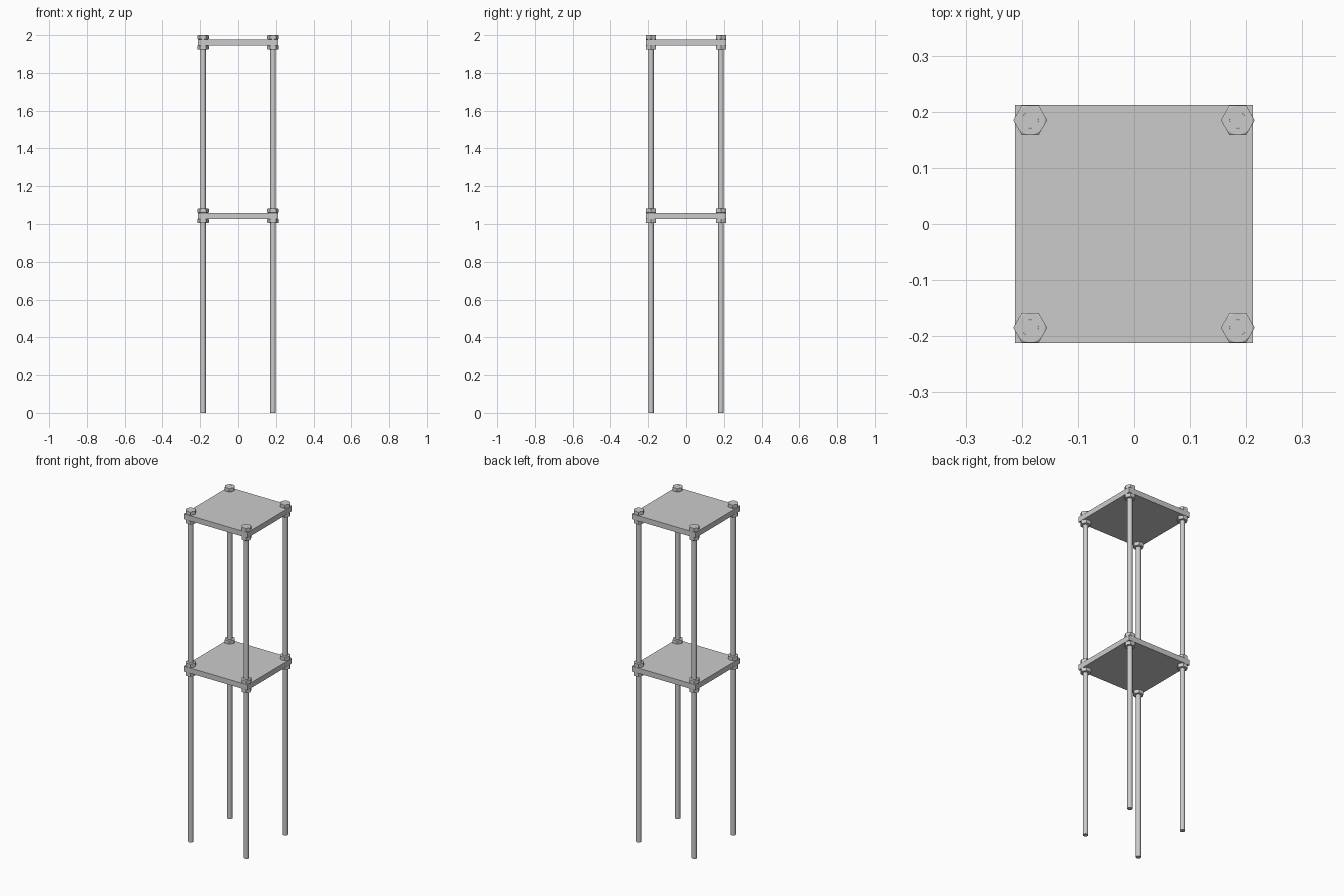
import bpy, bmesh, math

if "Cube" in bpy.data.objects:
    bpy.data.objects.remove(bpy.data.objects["Cube"])

steel = bpy.data.materials.new("light_grey_steel")
steel.diffuse_color = (0.6, 0.6, 0.6, 1)
steel.use_nodes = True
steel.node_tree.nodes["Principled BSDF"].inputs["Base Color"].default_value = steel.diffuse_color

POS = 0.185            # rod offset from the centre
ROD_R = 0.0145
APOTHEM = 0.0262       # half the nut width across flats
NUT_H = 0.0225
PLATE_T = 0.032
HALF = 0.212           # half the shelf width
LEVELS = {"lower": 1.0435, "upper": 1.9615}


def finish(bm, name, loc, angle=None):
    bmesh.ops.recalc_face_normals(bm, faces=bm.faces)
    mesh = bpy.data.meshes.new(name)
    bm.to_mesh(mesh)
    bm.free()
    mesh.materials.append(steel)
    ob = bpy.data.objects.new(name, mesh)
    ob.location = loc
    bpy.context.collection.objects.link(ob)
    if angle:
        bpy.ops.object.select_all(action='DESELECT')
        ob.select_set(True)
        bpy.context.view_layer.objects.active = ob
        bpy.ops.object.shade_smooth_by_angle(angle=math.radians(angle))
    return ob


def shelf(name, z):
    bm = bmesh.new()
    bmesh.ops.create_cube(bm, size=1)
    bmesh.ops.scale(bm, vec=(2 * HALF, 2 * HALF, PLATE_T), verts=bm.verts)
    finish(bm, name, (0, 0, z))


def rod(name, x, y):
    bm = bmesh.new()
    bmesh.ops.create_cone(bm, cap_ends=True, segments=32, radius1=ROD_R,
                          radius2=ROD_R, depth=2)
    finish(bm, name, (x, y, 1), 40)


def nut(name, x, y, z):
    # hexagonal ring whose corners are cut by a 30 degree cone, corners along x
    bm = bmesh.new()
    n, rc, h = 48, APOTHEM * 0.98, NUT_H / 2
    columns = []
    for i in range(n):
        a = 2 * math.pi * i / n
        r = APOTHEM / math.cos(a % (math.pi / 3) - math.pi / 6)
        zc = h - (r - rc) * math.tan(math.radians(30))
        prof = [(ROD_R, h), (rc, h), (r, zc), (r, -zc), (rc, -h), (ROD_R, -h)]
        columns.append([bm.verts.new((p * math.cos(a), p * math.sin(a), q))
                        for p, q in prof])
    for i in range(n):
        c, d = columns[i], columns[(i + 1) % n]
        for j in range(6):
            k = (j + 1) % 6
            bm.faces.new((c[j], d[j], d[k], c[k]))
    finish(bm, name, (x, y, z), 20)


# shelves
for level, z in LEVELS.items():
    shelf(level + "_shelf", z)

# corner rods, each with a nut above and below every shelf
for side, sx in (("left", -1), ("right", 1)):
    for end, sy in (("front", -1), ("back", 1)):
        x, y = sx * POS, sy * POS
        rod(f"{end}_{side}_rod", x, y)
        for level, z in LEVELS.items():
            off = (PLATE_T + NUT_H) / 2
            nut(f"{end}_{side}_{level}_top_nut", x, y, z + off)
            nut(f"{end}_{side}_{level}_bottom_nut", x, y, z - off)
